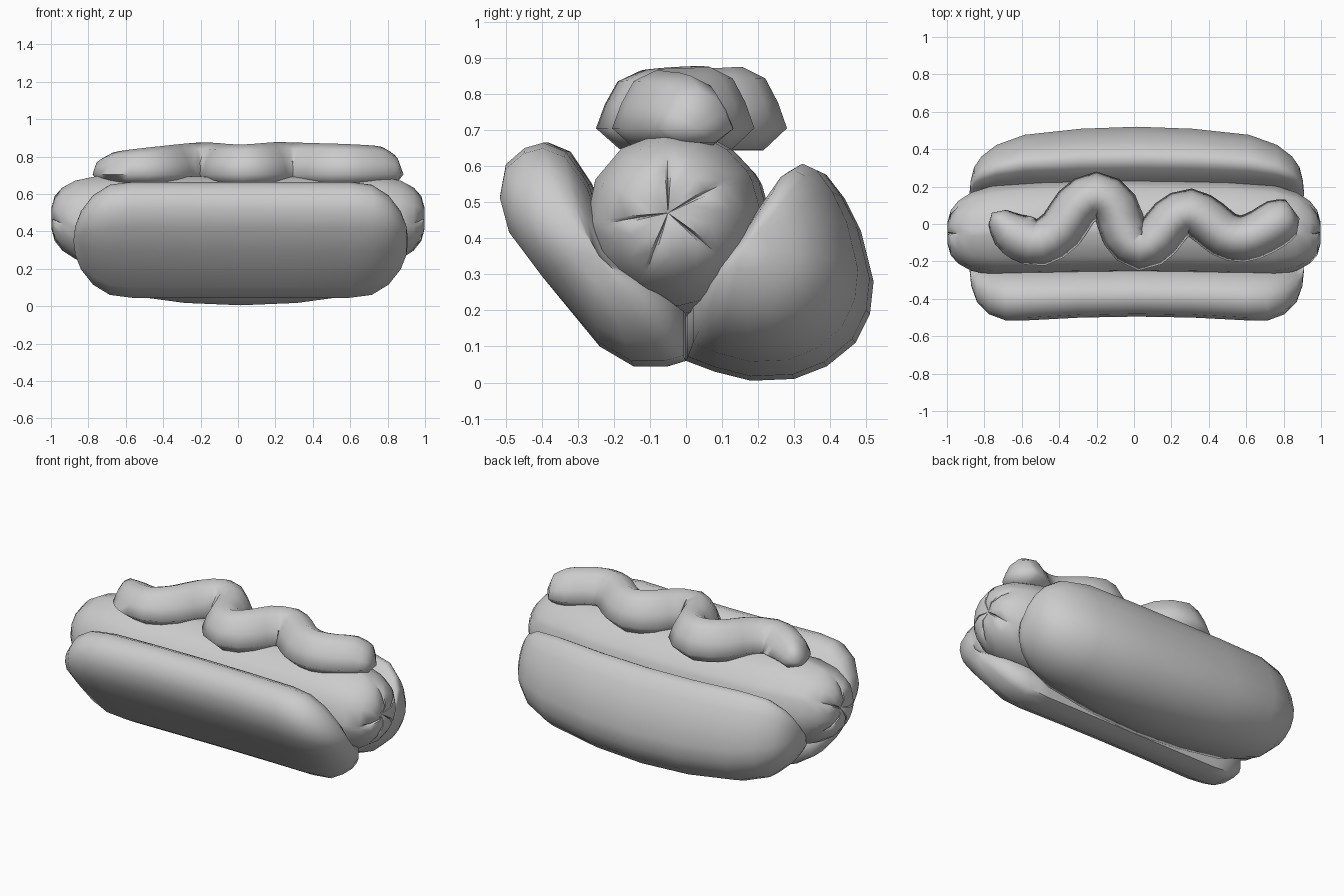
import bpy, bmesh, math
from mathutils import Vector

cube = bpy.data.objects.get("Cube")
if cube:
    bpy.data.objects.remove(cube, do_unlink=True)

GREY = (0.6, 0.6, 0.6, 1)
grey = bpy.data.materials.new("plain_grey")
grey.use_nodes = True
grey.diffuse_color = GREY
grey.node_tree.nodes["Principled BSDF"].inputs["Base Color"].default_value = GREY


def loft(name, rings, start, end, angle=70):
    """Skin a list of closed rings and close both ends on a tip point."""
    bm = bmesh.new()
    loops = [[bm.verts.new(p) for p in ring] for ring in rings]
    n = len(loops[0])
    for a, b in zip(loops, loops[1:]):
        for i in range(n):
            j = (i + 1) % n
            bm.faces.new((a[i], a[j], b[j], b[i]))
    for loop, tip in ((loops[0], start), (loops[-1], end)):
        v = bm.verts.new(tip)
        for i in range(n):
            bm.faces.new((loop[i], loop[(i + 1) % n], v))
    bmesh.ops.recalc_face_normals(bm, faces=bm.faces)
    mesh = bpy.data.meshes.new(name)
    bm.to_mesh(mesh)
    bm.free()
    mesh.materials.append(grey)
    obj = bpy.data.objects.new(name, mesh)
    bpy.context.collection.objects.link(obj)
    bpy.ops.object.select_all(action='DESELECT')
    obj.select_set(True)
    bpy.context.view_layer.objects.active = obj
    bpy.ops.object.shade_smooth_by_angle(angle=math.radians(angle))
    return obj


def bun(name, profile, centre, stations, bend, mid_x):
    """Sweep a (y, z) profile along x, shrinking to rounded ends."""
    cy, cz = centre
    full = [(-x, sy, sz) for x, sy, sz in reversed(stations[1:])] + stations
    rings = []
    for x, sy, sz in full:
        spread, lift = 1 + bend[0] * x * x, bend[1] * x * x
        rings.append([(x + mid_x, (cy + (y - cy) * sy) * spread, cz + (z - cz) * sz + lift)
                      for y, z in profile])
    tips = [(mid_x + s * 0.895, cy, cz + bend[1] * 0.8) for s in (-1, 1)]
    return loft(name, rings, *tips)


# Bun halves
front_profile = [(0, 0.06), (-0.05, 0.045), (-0.14, 0.045), (-0.23, 0.1), (-0.38, 0.29),
                 (-0.47, 0.42), (-0.495, 0.52), (-0.48, 0.605), (-0.43, 0.65), (-0.38, 0.665),
                 (-0.32, 0.64), (-0.26, 0.55), (-0.2, 0.38), (-0.1, 0.275), (0, 0.19)]
bun("front_bun", front_profile, (-0.24, 0.35),
    [(0, 1, 1), (0.3, 1, 1), (0.58, 1, 1), (0.7, 0.97, 0.95), (0.79, 0.82, 0.77),
     (0.855, 0.56, 0.5), (0.885, 0.25, 0.25)], (0.12, 0), 0.015)

back_profile = [(0, 0.06), (0.08, 0.03), (0.18, 0.005), (0.3, 0.01), (0.39, 0.045),
                (0.47, 0.11), (0.51, 0.19), (0.52, 0.28), (0.485, 0.42), (0.44, 0.51),
                (0.39, 0.575), (0.345, 0.595), (0.3, 0.57), (0.23, 0.48), (0.12, 0.33), (0, 0.19)]
bun("back_bun", back_profile, (0.16, 0.3),
    [(0, 1, 1), (0.3, 0.97, 0.985), (0.6, 0.88, 0.93), (0.75, 0.73, 0.81),
     (0.83, 0.56, 0.6), (0.87, 0.4, 0.4), (0.888, 0.2, 0.2)], (0, 0.09), 0.015)

# Sausage with star creases pinched into each end
angles = []
creases = [-172, -112, -40, 30, 92]
for k, a in enumerate(creases):
    gap = (creases[(k + 1) % 5] - a) % 360
    angles += [(a - 4, 0), (a, 1), (a + 4, 0), (a + gap * 0.36, 0), (a + gap * 0.64, 0)]


def sausage_ring(x, radius, depth):
    cy = -0.018 - 0.03 * x * x
    ring = []
    for a, pinch in angles:
        t = math.radians(a)
        ring.append((x - math.copysign(depth * pinch, x), cy + radius * math.cos(t),
                     0.435 + 0.035 * x * x + radius * math.sin(t)))
    return ring


ends = [(0.5, 0.254, 0), (0.75, 0.242, 0), (0.87, 0.21, 0), (0.94, 0.168, 0),
        (0.98, 0.12, 0.018), (0.998, 0.055, 0.022)]
rings = [sausage_ring(-x, r, d) for x, r, d in reversed(ends)]
rings += [sausage_ring(0.001, 0.255, 0)]
rings += [sausage_ring(x, r, d) for x, r, d in ends]
loft("sausage", rings, (-0.975, -0.05, 0.47), (0.975, -0.05, 0.47))

# Wavy sauce strip: flat-bottomed dome swept along a smooth winding path
path = [(-0.73, 0.035, 0.5, 0.5), (-0.67, -0.03, 0.85, 0.7), (-0.6, -0.075, 1, 0.78),
        (-0.5, -0.1, 1, 0.85), (-0.39, -0.03, 1, 0.92), (-0.31, 0.09, 1, 0.97),
        (-0.2, 0.155, 1, 1.02), (-0.1, 0.09, 1, 1), (-0.05, -0.05, 1, 0.97),
        (0.035, -0.125, 1, 0.96), (0.13, -0.07, 1, 1), (0.2, 0.02, 1, 1.03),
        (0.3, 0.065, 1, 1.02), (0.4, 0.01, 1, 1), (0.48, -0.055, 1, 0.99),
        (0.58, -0.08, 1, 0.97), (0.68, -0.045, 1, 0.94), (0.77, 0.01, 1, 0.88),
        (0.84, 0.035, 0.8, 0.62)]
dome = [(-0.125, 0.005), (-0.1, 0.075), (-0.065, 0.14), (0, 0.172), (0.065, 0.14),
        (0.1, 0.075), (0.125, 0.005), (0.06, -0.055), (-0.06, -0.055)]
keys = [Vector(p) for p in path]
keys = [keys[0]] + keys + [keys[-1]]
points = []
for a, b, c, d in zip(keys, keys[1:], keys[2:], keys[3:]):
    for t in (0, 0.5):
        points.append(b + (c - a) * (t / 2) + (2 * a - 5 * b + 4 * c - d) * (t * t / 2)
                      + (3 * b - a - 3 * c + d) * (t ** 3 / 2))
points.append(keys[-1])
last = len(points) - 1
rings = []
for i, (x, y, width, height) in enumerate(points):
    along = (points[min(i + 1, last)] - points[max(i - 1, 0)]).to_2d().normalized()
    rings.append([(x - along.y * u * width, y + along.x * u * width, 0.7 + v * height)
                  for u, v in dome])
loft("sauce", rings, (-0.76, 0.06, 0.72), (0.885, 0.03, 0.705), 75)
